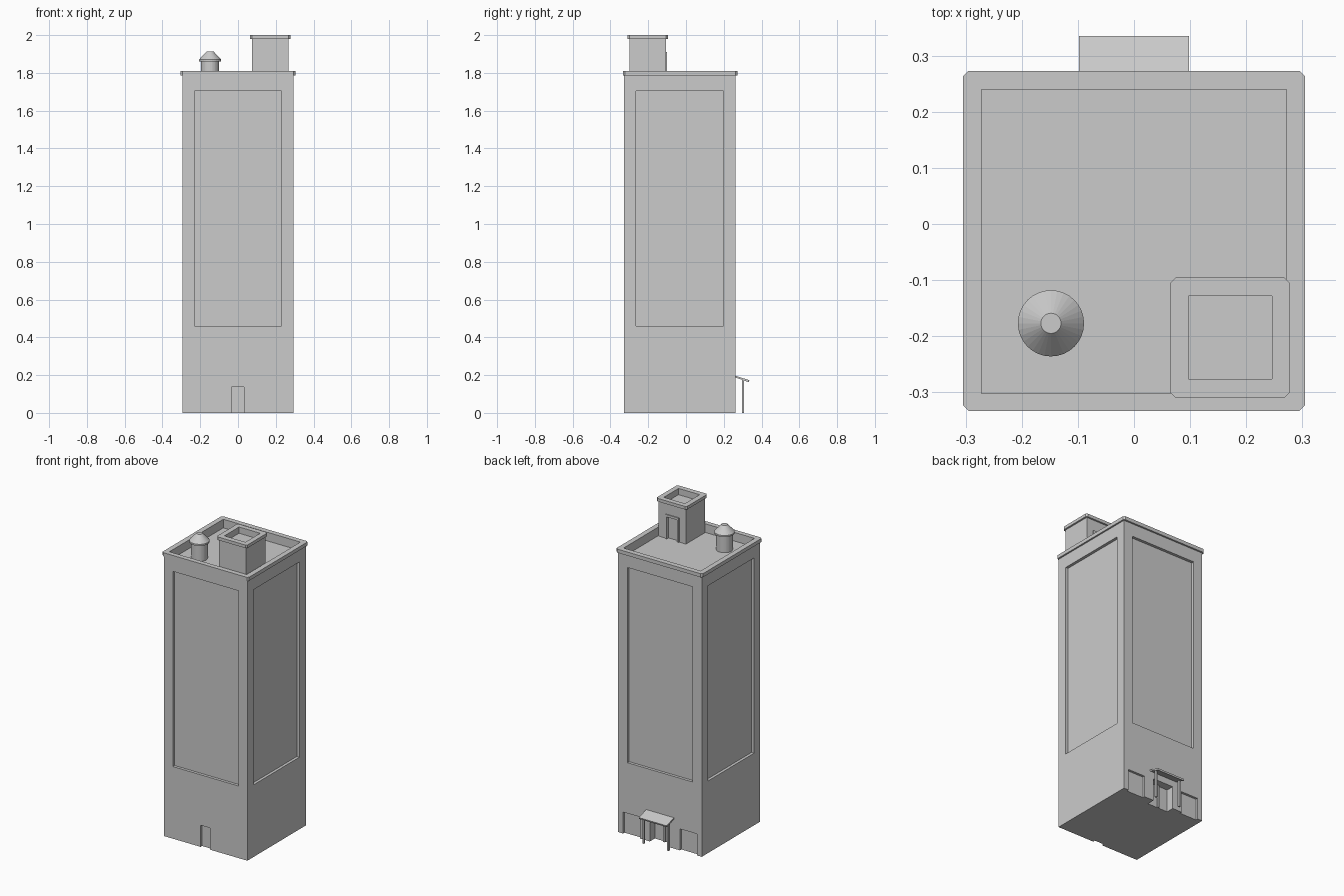
import bpy, bmesh, math
from mathutils import Matrix, Vector

if "Cube" in bpy.data.objects:
    bpy.data.objects.remove(bpy.data.objects["Cube"])

CY = -0.0325          # centre of the tower in y
FRONT, BACK, SIDE = -0.327, 0.262, 0.295


def finish(name, bm):
    mesh = bpy.data.meshes.new(name)
    bmesh.ops.recalc_face_normals(bm, faces=bm.faces)
    bm.to_mesh(mesh)
    bm.free()
    ob = bpy.data.objects.new(name, mesh)
    bpy.context.collection.objects.link(ob)
    return ob


def box(name, x0, x1, y0, y1, z0, z1):
    bm = bmesh.new()
    m = Matrix.LocRotScale(Vector(((x0 + x1) / 2, (y0 + y1) / 2, (z0 + z1) / 2)),
                           None, Vector((x1 - x0, y1 - y0, z1 - z0)))
    bmesh.ops.create_cube(bm, size=1, matrix=m)
    return finish(name, bm)


def prism(name, pts, z0, z1):
    bm = bmesh.new()
    face = bm.faces.new([bm.verts.new((x, y, z0)) for x, y in pts])
    ext = bmesh.ops.extrude_face_region(bm, geom=[face])
    verts = [v for v in ext["geom"] if isinstance(v, bmesh.types.BMVert)]
    bmesh.ops.translate(bm, verts=verts, vec=(0, 0, z1 - z0))
    if not any(set(f.verts).isdisjoint(verts) for f in bm.faces):
        bm.faces.new([v for v in bm.verts if v not in verts])
    return finish(name, bm)


def chamfered_slab(name, cx, cy, hx, hy, c, z0, z1):
    pts = [(hx, -hy + c), (hx, hy - c), (hx - c, hy), (c - hx, hy),
           (-hx, hy - c), (-hx, c - hy), (c - hx, -hy), (hx - c, -hy)]
    return prism(name, [(cx + x, cy + y) for x, y in pts], z0, z1)


def carve(ob, *cuts):
    """Subtract boxes given as (x0, x1, y0, y1, z0, z1)."""
    for c in cuts:
        cutter = box("cutter", *c)
        mod = ob.modifiers.new("cut", 'BOOLEAN')
        mod.operation, mod.solver, mod.object = 'DIFFERENCE', 'EXACT', cutter
        dg = bpy.context.evaluated_depsgraph_get()
        mesh = bpy.data.meshes.new_from_object(ob.evaluated_get(dg))
        ob.modifiers.clear()
        ob.data = mesh
        bpy.data.objects.remove(cutter)


def lathe(name, cx, cy, profile, n=32):
    bm = bmesh.new()
    rings = [[bm.verts.new((cx + r * math.cos(2 * math.pi * i / n),
                            cy + r * math.sin(2 * math.pi * i / n), z))
              for i in range(n)] for r, z in profile]
    for a, b in zip(rings, rings[1:]):
        for i in range(n):
            j = (i + 1) % n
            bm.faces.new((a[i], a[j], b[j], b[i]))
    bm.faces.new(rings[0])
    bm.faces.new(rings[-1])
    return finish(name, bm)


# Tower: roof pocket, four tall panels, doors
roof_pocket = (-0.272, 0.272, -0.302, 0.24, 1.755, 1.95)
D, P0, P1 = 0.018, 0.46, 1.705
tower = box("tower", -SIDE, SIDE, FRONT, BACK, 0, 1.80)
carve(tower, roof_pocket,
      (-0.231, 0.231, FRONT - 0.1, FRONT + D, P0, P1),
      (-0.231, 0.231, BACK - D, BACK + 0.1, P0, P1),
      (SIDE - D, SIDE + 0.1, CY - 0.231, CY + 0.231, P0, P1),
      (-SIDE - 0.1, -SIDE + D, CY - 0.231, CY + 0.231, P0, P1),
      (-0.035, 0.033, FRONT - 0.1, FRONT + 0.015, -0.1, 0.138),
      (-0.26, -0.14, BACK - 0.015, BACK + 0.1, -0.1, 0.137),
      (0.14, 0.26, BACK - 0.015, BACK + 0.1, -0.1, 0.137),
      (-0.072, 0.072, BACK - 0.05, BACK + 0.1, -0.1, 0.145))

# Parapet coping
coping = chamfered_slab("parapet_coping", 0, -0.03, 0.305, 0.303, 0.01, 1.787, 1.81)
carve(coping, roof_pocket)

# Rooftop stair house with its own coping and door
HX, HY = 0.171, -0.2025
house_pocket = (0.097, 0.246, -0.276, -0.128, 1.96, 2.1)
house = box("stair_house", HX - 0.096, HX + 0.096, HY - 0.096, HY + 0.096, 1.75, 1.99)
carve(house, house_pocket, (0.135, 0.207, HY + 0.084, 0, 1.755, 1.895))
house_coping = chamfered_slab("stair_house_coping", HX, HY, 0.107, 0.107, 0.01, 1.98, 2.0)
carve(house_coping, house_pocket)
frame = box("stair_house_door_frame", 0.122, 0.22, HY + 0.09, HY + 0.102, 1.755, 1.91)
carve(frame, (0.135, 0.207, -0.2, 0, 1.7, 1.895))

# Water tank with conical cap
lathe("water_tank", -0.148, -0.177, [(0.048, 1.75), (0.048, 1.865)])
lathe("water_tank_cap", -0.148, -0.177,
      [(0.059, 1.86), (0.059, 1.87), (0.018, 1.914)])

# Entrance canopy: sloping slab on two posts
bm = bmesh.new()
prof = [(0.258, 0.188), (0.258, 0.198), (0.335, 0.173), (0.332, 0.163)]
a = [bm.verts.new((-0.098, y, z)) for y, z in prof]
b = [bm.verts.new((0.098, y, z)) for y, z in prof]
bm.faces.new(a)
bm.faces.new(b)
for i in range(4):
    j = (i + 1) % 4
    bm.faces.new((a[i], a[j], b[j], b[i]))
finish("entrance_canopy", bm)
for s, side in ((-1, "left"), (1, "right")):
    box("canopy_post_" + side, s * 0.087 - 0.006, s * 0.087 + 0.006, 0.296, 0.308, 0, 0.178)
# Door mullion in the entrance recess
box("entrance_mullion", -0.006, 0.006, BACK - 0.055, BACK - 0.04, 0, 0.145)
